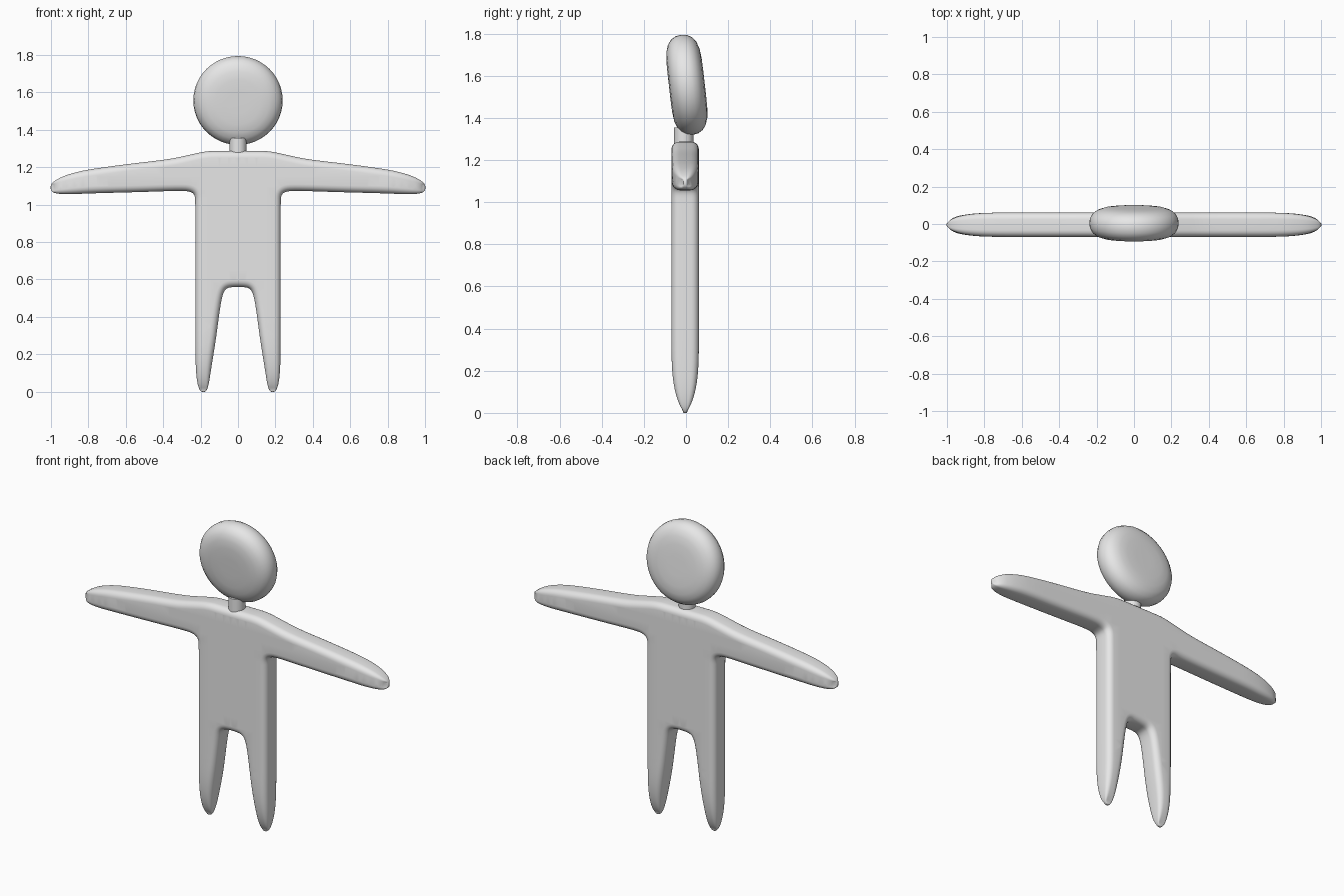
import bpy, bmesh, math
from mathutils import Vector, Matrix
from mathutils.geometry import delaunay_2d_cdt

if "Cube" in bpy.data.objects:
    bpy.data.objects.remove(bpy.data.objects["Cube"])

grey = bpy.data.materials.new("plain grey")
grey.diffuse_color = (0.8, 0.8, 0.8, 1)
grey.use_nodes = True
grey.node_tree.nodes["Principled BSDF"].inputs["Base Color"].default_value = grey.diffuse_color


def finish(name, bm, angle):
    bmesh.ops.recalc_face_normals(bm, faces=bm.faces)
    mesh = bpy.data.meshes.new(name)
    bm.to_mesh(mesh)
    bm.free()
    ob = bpy.data.objects.new(name, mesh)
    bpy.context.collection.objects.link(ob)
    mesh.materials.append(grey)
    bpy.ops.object.select_all(action='DESELECT')
    ob.select_set(True)
    bpy.context.view_layer.objects.active = ob
    bpy.ops.object.shade_smooth_by_angle(angle=math.radians(angle))
    return ob


# Body: half outline (x, z) from collar round the arm and leg to the crotch
half = [(0.08, 1.287), (0.165, 1.287), (0.265, 1.265), (0.37, 1.242),
        (0.6, 1.216), (0.8, 1.188), (0.88, 1.17), (0.94, 1.15), (0.985, 1.125),
        (1.003, 1.105), (1.0, 1.07), (0.965, 1.057), (0.88, 1.056), (0.8, 1.06),
        (0.5, 1.068), (0.3, 1.075), (0.25, 1.069), (0.23, 1.05), (0.228, 1.0),
        (0.228, 0.6), (0.228, 0.25), (0.226, 0.12), (0.217, 0.04), (0.203, 0.003),
        (0.185, -0.003), (0.168, 0.003), (0.156, 0.04), (0.144, 0.12),
        (0.118, 0.28), (0.1, 0.42), (0.087, 0.5), (0.074, 0.54), (0.055, 0.556),
        (0.02, 0.56)]
loop = [Vector(p) for p in half] + [Vector((-x, z)) for x, z in reversed(half)]
for _ in range(2):   # corner cutting rounds the outline
    loop = [p.lerp(q, t) for p, q in zip(loop, loop[1:] + loop[:1]) for t in (0.25, 0.75)]


def taper(p):
    # thinning towards hands and feet
    hand = min(1, max(0, 1 - abs(p.x)) / 0.35)
    foot = min(1, max(0, p.y) / 0.35)
    return max(0.15, (1 - (1 - hand) ** 3) ** 0.4 * (1 - (1 - foot) ** 3) ** 0.7)


R, HALF_T, MID_Y = 0.036, 0.065, -0.004
quarter = [(R * (1 - math.cos(a)), HALF_T - R + R * math.sin(a))
           for a in (math.radians(18 * i) for i in range(6))]
section = [(d, -y) for d, y in reversed(quarter)] + quarter

bm = bmesh.new()
rings = []
n = len(loop)
for d, y in section:
    ring = []
    for i, p in enumerate(loop):
        t = (loop[(i + 1) % n] - loop[i - 1]).normalized()
        q = p + Vector((t.y, -t.x)) * d * taper(p)
        ring.append(bm.verts.new((q.x, MID_Y + y * taper(p), q.y)))
    rings.append(ring)
for a, b in zip(rings, rings[1:]):
    for i in range(n):
        j = (i + 1) % n
        bm.faces.new((a[i], a[j], b[j], b[i]))

# Flat front and back of the body, filled inside the last rings
grid = [Vector((x * 0.05, z * 0.05)) for x in range(-20, 21) for z in range(27)]
for ring, side in ((rings[0], -1), (rings[-1], 1)):
    border = [Vector((v.co.x, v.co.z)) for v in ring]
    edges = [(i, (i + 1) % n) for i in range(n)]
    pts, _, tris, source, _, _ = delaunay_2d_cdt(border + grid, edges, [list(range(n))], 1, 1e-6)
    made = {}

    def vert(k):
        if k not in made:
            old = [s for s in source[k] if s < n]
            p = pts[k]
            made[k] = ring[old[0]] if old else bm.verts.new(
                (p.x, MID_Y + side * HALF_T * taper(p), p.y))
        return made[k]

    for tri in tris:
        mid = sum((pts[k] for k in tri), Vector((0, 0))) / 3
        # keep only triangles inside the border
        inside = False
        for i, j in edges:
            a, b = border[i], border[j]
            if (a.y > mid.y) != (b.y > mid.y) and \
                    mid.x < a.x + (mid.y - a.y) * (b.x - a.x) / (b.y - a.y):
                inside = not inside
        corners = [vert(k) for k in tri] if inside else []
        if len(set(corners)) == 3 and not bm.faces.get(corners):
            bm.faces.new(corners)
bmesh.ops.delete(bm, geom=[v for v in bm.verts if not v.link_faces], context='VERTS')
finish("body", bm, 60)

# Head: thick rounded disc leaning forward
rim = [(0.0, 0.085), (0.06, 0.085), (0.12, 0.084), (0.165, 0.079), (0.198, 0.068),
       (0.222, 0.05), (0.235, 0.027), (0.239, 0.0)]
rim += [(r, -y) for r, y in reversed(rim[:-1])]
bm = bmesh.new()
verts = [bm.verts.new((r, y, 0)) for r, y in rim]
edges = [bm.edges.new(e) for e in zip(verts, verts[1:])]
bmesh.ops.spin(bm, geom=verts + edges, axis=(0, 1, 0), cent=(0, 0, 0),
               angle=2 * math.pi, steps=48, use_duplicate=False)
bmesh.ops.remove_doubles(bm, verts=bm.verts, dist=0.0005)
head = finish("head", bm, 60)
head.location = (0, 0.004, 1.557)
head.rotation_euler.x = math.radians(6.5)

# Neck: short cylinder
bm = bmesh.new()
bmesh.ops.create_cone(bm, cap_ends=True, segments=24, radius1=0.046, radius2=0.046,
                      depth=0.09, matrix=Matrix.Translation((0, -0.011, 1.31)))
finish("neck", bm, 40)
